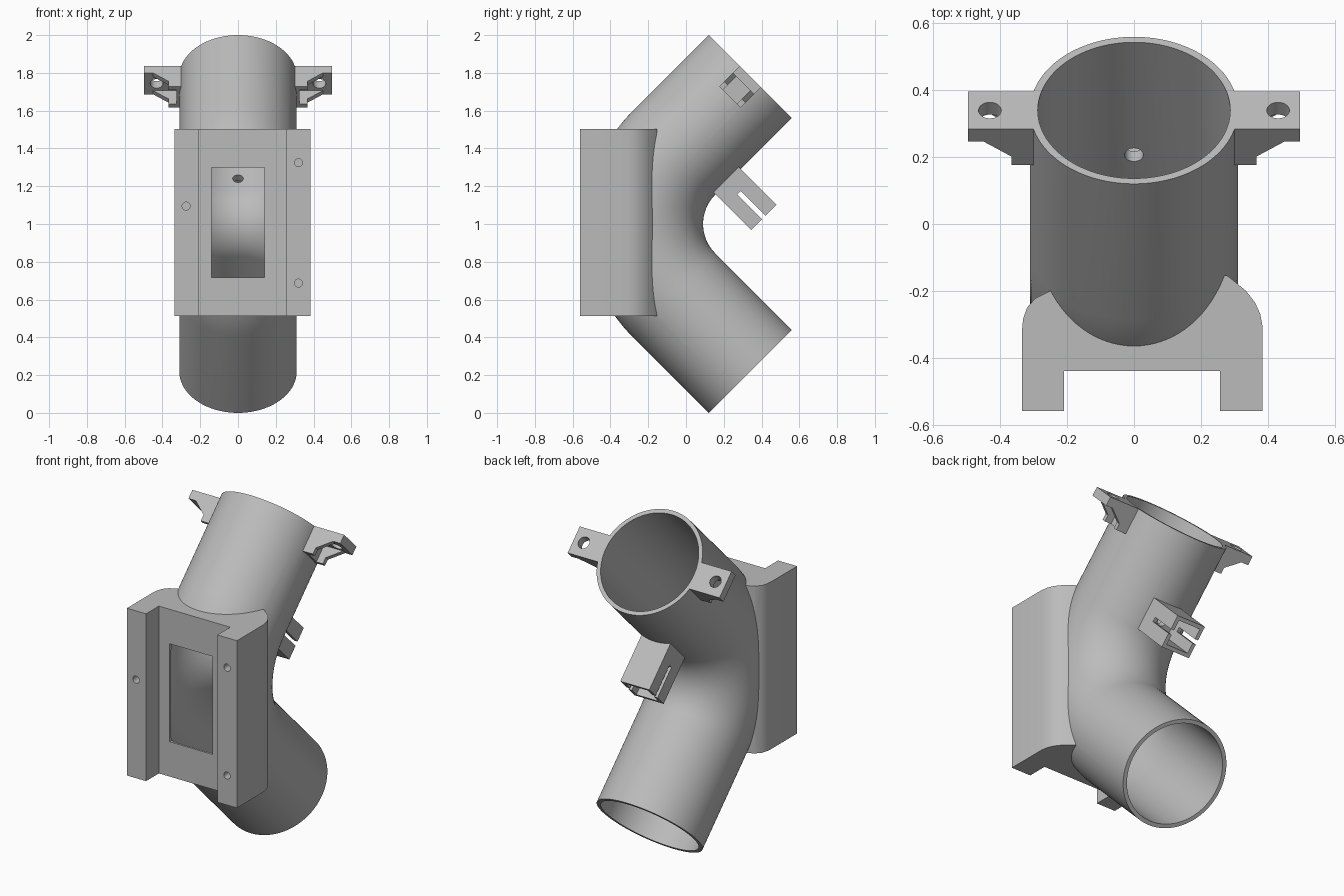
import bpy, bmesh, math
from mathutils import Matrix, Vector

if "Cube" in bpy.data.objects:
    bpy.data.objects.remove(bpy.data.objects["Cube"])

grey = bpy.data.materials.new("plain_grey")
grey.diffuse_color = (0.5, 0.5, 0.5, 1)
grey.use_nodes = True
grey.node_tree.nodes["Principled BSDF"].inputs["Base Color"].default_value = grey.diffuse_color

# Frame of the upper pipe mouth: local z runs out along the pipe, local y to the inside of the bend
MOUTH = Matrix.Translation((0, 0.34, 1.78)) @ Matrix.Rotation(-math.pi / 4, 4, 'X')
WORLD = Matrix.Identity(4)
BEND_R = 0.53
BEND_Y = -0.44 + BEND_R * math.sqrt(2)


def finish(name, bm, frame=WORLD):
    bmesh.ops.transform(bm, matrix=frame, verts=bm.verts)
    bmesh.ops.recalc_face_normals(bm, faces=bm.faces)
    me = bpy.data.meshes.new(name)
    bm.to_mesh(me)
    bm.free()
    ob = bpy.data.objects.new(name, me)
    bpy.context.collection.objects.link(ob)
    me.materials.append(grey)
    return ob


def box(name, lo, hi, frame=WORLD):
    bm = bmesh.new()
    bmesh.ops.create_cube(bm, size=1)
    for v in bm.verts:
        v.co = [lo[i] + (v.co[i] + 0.5) * (hi[i] - lo[i]) for i in range(3)]
    return finish(name, bm, frame)


def prism(name, pts, depth, frame=WORLD):
    """Extrude a profile drawn in x, y upwards along z."""
    bm = bmesh.new()
    face = bm.faces.new([bm.verts.new((x, y, 0)) for x, y in pts])
    new = bmesh.ops.extrude_face_region(bm, geom=[face])["geom"]
    bmesh.ops.translate(bm, vec=(0, 0, depth),
                        verts=[g for g in new if isinstance(g, bmesh.types.BMVert)])
    return finish(name, bm, frame)


def rod(name, centre, radius, length, axis, frame=WORLD):
    bm = bmesh.new()
    bmesh.ops.create_cone(bm, cap_ends=True, segments=32, radius1=radius,
                          radius2=radius, depth=length)
    turn = Matrix.Rotation(math.pi / 2, 4, 'X') if axis == 'y' else WORLD
    return finish(name, bm, frame @ Matrix.Translation(centre) @ turn)


def elbow(name, radius, extra=0.0, y_min=-9.0, sides=96, steps=40):
    """Round section swept along straight, quarter bend, straight."""
    rings = []
    for i in range(steps + 1):
        a = math.radians(-45 + 90 * i / steps)
        n = Vector((0, -math.cos(a), math.sin(a)))
        rings.append((Vector((0, BEND_Y, 1)) + n * BEND_R, n))
    s = math.sqrt(0.5) * extra
    rings.insert(0, (Vector((0, 0.34 + s, 0.22 - s)), rings[0][1]))
    rings.append((Vector((0, 0.34 + s, 1.78 + s)), rings[-1][1]))
    bm = bmesh.new()
    loops = []
    for c, n in rings:
        loop = []
        for k in range(sides):
            t = 2 * math.pi * k / sides
            p = c + Vector((radius * math.cos(t), 0, 0)) + n * (radius * math.sin(t))
            p.y = max(p.y, y_min)
            loop.append(bm.verts.new(p))
        loops.append(loop)
    for a, b in zip(loops, loops[1:]):
        for k in range(sides):
            j = (k + 1) % sides
            bm.faces.new((a[k], a[j], b[j], b[k]))
    bm.faces.new(loops[0])
    bm.faces.new(loops[-1])
    return finish(name, bm)


def combine(target, other, mode):
    other.hide_render = True
    mod = target.modifiers.new(mode, 'BOOLEAN')
    mod.operation, mod.solver, mod.object = mode, 'EXACT', other
    bpy.context.view_layer.objects.active = target
    bpy.ops.object.modifier_apply(modifier=mod.name)
    bpy.data.objects.remove(other)


body = elbow("elbow_pipe", 0.311)

# Mounting block with rounded back corners
profile = [(-0.335, -0.56), (0.385, -0.56), (0.385, -0.31), (0.378, -0.27), (0.362, -0.235),
           (0.335, -0.2), (0.28, -0.155), (0.2, -0.14), (-0.2, -0.18), (-0.25, -0.2),
           (-0.295, -0.222), (-0.32, -0.25), (-0.332, -0.285), (-0.335, -0.32)]
parts = [prism("mounting_block", profile, 0.99, Matrix.Translation((0, 0, 0.512)))]

# Screw ears at the mouth: flange, root and two thin gussets on each side
for s in (-1, 1):
    xs = sorted((s * 0.25, s * 0.497))
    parts.append(box("ear_flange", (xs[0], -0.08, -0.052), (xs[1], 0.08, 0), MOUTH))
    xs = sorted((s * 0.25, s * 0.325))
    parts.append(box("ear_root", (xs[0], -0.08, -0.152), (xs[1], 0.08, -0.04), MOUTH))
    for y in (-0.052, 0.08):
        gusset = [(s * 0.25, -0.03), (s * 0.45, -0.03), (s * 0.45, -0.052),
                  (s * 0.367, -0.115), (s * 0.367, -0.152), (s * 0.25, -0.152)]
        parts.append(prism("ear_gusset", gusset, 0.028,
                           MOUTH @ Matrix.Translation((0, y, 0)) @ Matrix.Rotation(math.pi / 2, 4, 'X')))

# Sensor socket on the inside of the bend
parts.append(box("sensor_socket", (-0.095, 0.26, -0.571), (0.095, 0.577, -0.381), MOUTH))
for p in parts:
    combine(body, p, 'UNION')

# Cuts: channel, bore, window, socket cavity, socket slot and sensor hole
cuts = [box("channel_cut", (-0.21, -0.7, 0.3), (0.257, -0.44, 1.7)),
        elbow("bore_cut", 0.288, 0.05, -0.428),
        box("window_cut", (-0.14, -0.6, 0.718), (0.14, -0.36, 1.298)),
        box("cavity_cut", (-0.073, 0.33, -0.549), (0.073, 0.7, -0.403), MOUTH),
        box("slot_cut", (-0.2, 0.392, -0.489), (0.2, 0.7, -0.463), MOUTH),
        rod("sensor_hole_cut", (0, 0.3, -0.476), 0.028, 0.16, 'y', MOUTH)]
# Screw holes in ears and block
cuts += [rod("ear_hole_cut", (s * 0.431, 0, 0), 0.034, 0.3, 'z', MOUTH) for s in (-1, 1)]
cuts += [rod("block_hole_cut", (x, -0.56, z), 0.021, 0.24, 'y')
         for x, z in ((-0.275, 1.095), (0.32, 1.325), (0.32, 0.687))]
for c in cuts:
    combine(body, c, 'DIFFERENCE')

bpy.ops.object.select_all(action='DESELECT')
body.select_set(True)
bpy.context.view_layer.objects.active = body
bpy.ops.object.shade_smooth_by_angle(angle=math.radians(28))
